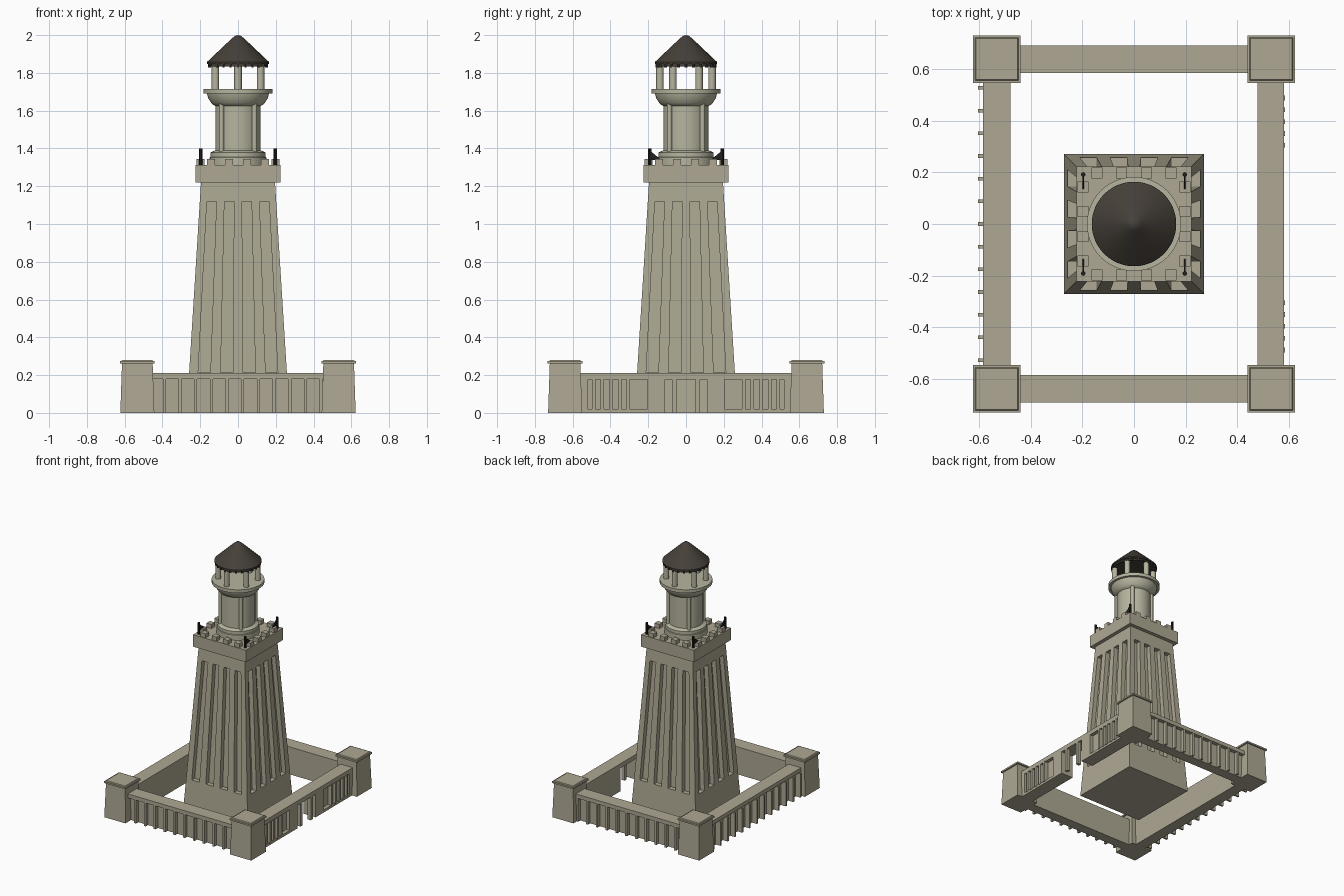
import bpy, bmesh, math
from mathutils import Vector

if "Cube" in bpy.data.objects:
    bpy.data.objects.remove(bpy.data.objects["Cube"], do_unlink=True)


def material(name, rgb):
    m = bpy.data.materials.new(name)
    m.use_nodes = True
    m.diffuse_color = (*rgb, 1)
    node = m.node_tree.nodes["Principled BSDF"]
    node.inputs["Base Color"].default_value = (*rgb, 1)
    node.inputs["Roughness"].default_value = 0.9
    return m


STONE = material("sandstone", (0.42, 0.39, 0.29))
PALE = material("pale sandstone", (0.47, 0.46, 0.345))
ROOF = material("dark roof", (0.06, 0.05, 0.04))
METAL = material("black metal", (0.015, 0.014, 0.013))


def finish(name, bm, mat, smooth=False):
    bmesh.ops.recalc_face_normals(bm, faces=bm.faces[:])
    me = bpy.data.meshes.new(name)
    bm.to_mesh(me)
    bm.free()
    me.materials.append(mat)
    ob = bpy.data.objects.new(name, me)
    bpy.context.collection.objects.link(ob)
    if smooth:
        bpy.ops.object.select_all(action='DESELECT')
        ob.select_set(True)
        bpy.context.view_layer.objects.active = ob
        bpy.ops.object.shade_smooth_by_angle(angle=math.radians(35))
    return ob


def hexa(bm, low, high):
    """Six-sided solid between two matching four-point loops."""
    a = [bm.verts.new(p) for p in low]
    b = [bm.verts.new(p) for p in high]
    bm.faces.new(a[::-1])
    bm.faces.new(b)
    for i in range(4):
        j = (i + 1) % 4
        bm.faces.new((a[i], a[j], b[j], b[i]))


def rect(x0, x1, y0, y1, z):
    return [(x0, y0, z), (x1, y0, z), (x1, y1, z), (x0, y1, z)]


def box(bm, x0, x1, y0, y1, z0, z1):
    hexa(bm, rect(x0, x1, y0, y1, z0), rect(x0, x1, y0, y1, z1))


def frustum(bm, cx, cy, h0, z0, h1, z1):
    hexa(bm, rect(cx - h0, cx + h0, cy - h0, cy + h0, z0),
         rect(cx - h1, cx + h1, cy - h1, cy + h1, z1))


def lathe(name, profile, mat, steps=48):
    bm = bmesh.new()
    vs = [bm.verts.new((r, 0, z)) for r, z in profile]
    edges = [bm.edges.new(p) for p in zip(vs, vs[1:])]
    bmesh.ops.spin(bm, geom=vs + edges, cent=(0, 0, 0), axis=(0, 0, 1),
                   angle=math.tau, steps=steps)
    bmesh.ops.remove_doubles(bm, verts=bm.verts[:], dist=0.0001)
    return finish(name, bm, mat, True)


def rod(bm, x, y, r, z0, z1, sides=16):
    res = bmesh.ops.create_cone(bm, cap_ends=True, segments=sides,
                                radius1=r, radius2=r, depth=z1 - z0)
    bmesh.ops.translate(bm, verts=res["verts"], vec=(x, y, (z0 + z1) / 2))


# Corner blocks of the enclosure
for side, sx in (("right", -1), ("left", 1)):
    for end, sy in (("front", -1), ("back", 1)):
        bm = bmesh.new()
        cx, cy = sx * 0.533, sy * 0.64
        frustum(bm, cx, cy, 0.09, 0, 0.081, 0.265)
        frustum(bm, cx, cy, 0.092, 0.262, 0.092, 0.274)
        frustum(bm, cx, cy, 0.084, 0.274, 0.08, 0.28)
        finish(f"{end}_{side}_corner_block", bm, STONE)

# Front and back walls with fins under a coping
for end, sy in (("front", -1), ("back", 1)):
    bm = bmesh.new()

    def wall_part(x0, x1, depth, z0, z1):
        y0, y1 = sorted((sy * 0.585, sy * depth))
        box(bm, x0, x1, y0, y1, z0, z1)

    wall_part(-0.46, 0.46, 0.662, 0, 0.19)
    wall_part(-0.46, 0.46, 0.692, 0.18, 0.21)
    for i in range(11):
        x = -0.39 + i * 0.083
        wall_part(x - 0.008, x + 0.008, 0.69, 0, 0.182)
    finish(f"{end}_wall", bm, STONE)

# Right wall with projecting fins
bm = bmesh.new()
box(bm, -0.565, -0.48, -0.57, 0.57, 0, 0.19)
box(bm, -0.585, -0.48, -0.57, 0.57, 0.18, 0.21)
for i in range(13):
    y = (i - 6) * 0.088
    box(bm, -0.605, -0.56, y - 0.007, y + 0.007, 0, 0.182)
finish("right_wall", bm, STONE)

# Left wall with central gate and recessed fin panels
bm = bmesh.new()
box(bm, 0.48, 0.582, -0.57, 0.57, 0.176, 0.21)
for s in (-1, 1):
    def gate_part(x0, x1, a, b, z0, z1):
        y0, y1 = sorted((s * a, s * b))
        box(bm, x0, x1, y0, y1, z0, z1)

    gate_part(0.48, 0.555, 0.19, 0.57, 0, 0.18)
    gate_part(0.48, 0.582, 0.11, 0.205, 0, 0.18)
    gate_part(0.54, 0.582, 0.52, 0.57, 0, 0.18)
    gate_part(0.54, 0.582, 0.2, 0.53, 0, 0.02)
    for i in range(5):
        y = 0.305 + i * 0.046
        gate_part(0.54, 0.586, y - 0.009, y + 0.009, 0.015, 0.18)
    gate_part(0.555, 0.582, 0.05, 0.074, 0, 0.18)
finish("left_gate_wall", bm, STONE)

# Tapering tower shaft with four tall slots on each side
BASE, TOP, HEIGHT = 0.272, 0.196, 1.22


def half(z):
    return BASE + (TOP - BASE) * z / HEIGHT


bm = bmesh.new()
frustum(bm, 0, 0, BASE, 0, TOP, HEIGHT)
shaft = finish("tower_shaft", bm, STONE)
bm = bmesh.new()
for k in range(4):
    ca, sa = [(1, 0), (0, 1), (-1, 0), (0, -1)][k]
    for centre in (-0.69, -0.23, 0.23, 0.69):
        loops = []
        for z in (0.215, 1.12):
            h = half(z)
            x0, x1 = (centre - 0.125) * h, (centre + 0.125) * h
            loops.append([(x * ca - y * sa, x * sa + y * ca, z)
                          for x, y, z in rect(x0, x1, -h - 0.03, -h + 0.035, z)])
        hexa(bm, *loops)
cutter = finish("slot_cutter", bm, STONE)
cutter.hide_render = True
mod = shaft.modifiers.new("slots", 'BOOLEAN')
mod.operation, mod.solver, mod.object = 'DIFFERENCE', 'EXACT', cutter
bpy.context.view_layer.objects.active = shaft
bpy.ops.object.modifier_apply(modifier=mod.name)
bpy.data.objects.remove(cutter, do_unlink=True)

# Square platform and battlements
bm = bmesh.new()
frustum(bm, 0, 0, 0.224, 1.22, 0.224, 1.312)
finish("tower_platform", bm, STONE)
bm = bmesh.new()
for t in (-0.143, -0.048, 0.048, 0.143):
    for s in (-0.198, 0.198):
        for x, y in ((t, s), (s, t)):
            frustum(bm, x, y, 0.021, 1.31, 0.021, 1.343)
finish("battlements", bm, STONE)

# Corner figures: a pole with a thin blade sloping inward
for sx in (-1, 1):
    for sy in (-1, 1):
        bm = bmesh.new()
        x, y = sx * 0.197, sy * 0.192
        rod(bm, x, y, 0.009, 1.31, 1.4, 8)
        tri = [(y, 1.39), (y, 1.34), (y - sy * 0.06, 1.34)]
        face = bm.faces.new([bm.verts.new((x - 0.003, *p)) for p in tri])
        ext = bmesh.ops.extrude_face_region(bm, geom=[face], use_keep_orig=True)
        bmesh.ops.translate(bm, vec=Vector((0.006, 0, 0)), verts=[
            v for v in ext["geom"] if isinstance(v, bmesh.types.BMVert)])
        side, end = "left" if sx > 0 else "right", "back" if sy > 0 else "front"
        finish(f"{end}_{side}_corner_figure", bm, METAL)

# Round drum with base ring and flared gallery
lathe("drum", [(0, 1.31), (0.15, 1.31), (0.15, 1.352), (0.146, 1.355), (0.146, 1.378),
               (0.13, 1.386), (0.12, 1.39), (0.12, 1.625), (0.134, 1.632), (0.142, 1.642),
               (0.158, 1.665), (0.164, 1.69), (0.183, 1.69), (0.183, 1.715), (0, 1.715)], PALE)
bm = bmesh.new()
for k in range(4):
    a = math.pi / 4 + k * math.pi / 2
    rod(bm, 0.124 * math.cos(a), 0.124 * math.sin(a), 0.014, 1.38, 1.635)
finish("drum_half_columns", bm, PALE, True)

# Open lantern columns
bm = bmesh.new()
for k in range(6):
    a = math.pi / 2 + k * math.pi / 3
    rod(bm, 0.138 * math.cos(a), 0.138 * math.sin(a), 0.02, 1.71, 1.835)
finish("lantern_columns", bm, PALE, True)

# Conical roof with a toothed eave
lathe("roof", [(0, 1.835), (0.156, 1.835), (0.156, 1.846), (0.164, 1.848), (0.164, 1.858),
               (0.03, 1.985), (0.015, 1.996), (0, 2.0)], ROOF)
bm = bmesh.new()
for k in range(24):
    a = k * math.tau / 24
    rod(bm, 0.154 * math.cos(a), 0.154 * math.sin(a), 0.007, 1.829, 1.848, 6)
finish("eave_teeth", bm, ROOF)
